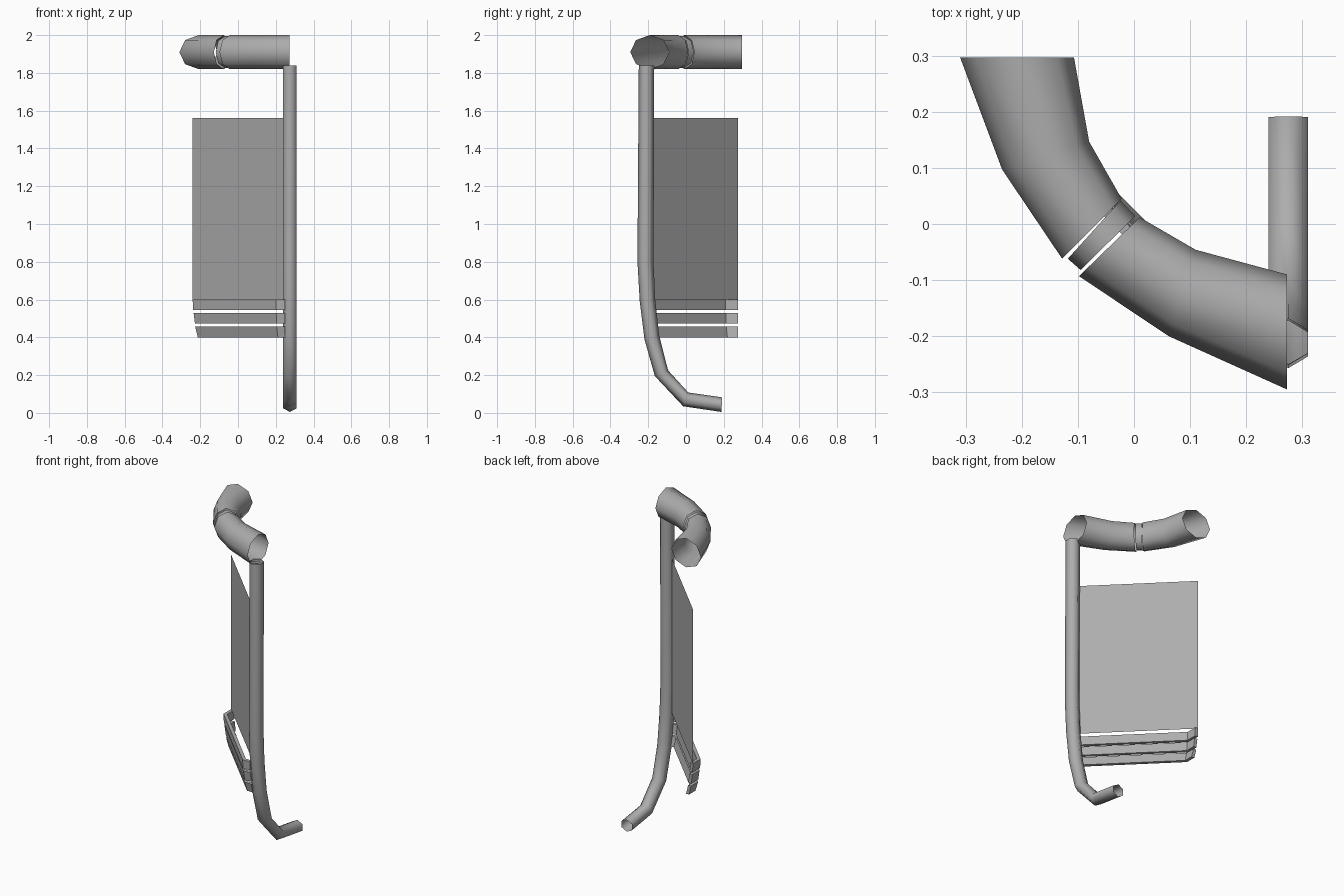
import bpy, bmesh, math
from mathutils import Vector

cube = bpy.data.objects.get("Cube")
if cube:
    bpy.data.objects.remove(cube, do_unlink=True)

grey = bpy.data.materials.new("plain_grey")
grey.use_nodes = True
grey.diffuse_color = (0.42, 0.42, 0.42, 1)
grey.node_tree.nodes["Principled BSDF"].inputs["Base Color"].default_value = grey.diffuse_color


def loft(name, rings, caps=False, smooth_angle=None):
    """Skin a list of closed rings into a tube."""
    bm = bmesh.new()
    rows = [[bm.verts.new(p) for p in ring] for ring in rings]
    for a, b in zip(rows, rows[1:]):
        for i in range(len(a)):
            j = (i + 1) % len(a)
            bm.faces.new((a[i], a[j], b[j], b[i]))
    if caps:
        bm.faces.new(rows[0])
        bm.faces.new(rows[-1])
    bmesh.ops.recalc_face_normals(bm, faces=bm.faces)
    mesh = bpy.data.meshes.new(name)
    bm.to_mesh(mesh)
    bm.free()
    mesh.materials.append(grey)
    obj = bpy.data.objects.new(name, mesh)
    bpy.context.collection.objects.link(obj)
    if smooth_angle:
        bpy.ops.object.select_all(action='DESELECT')
        obj.select_set(True)
        bpy.context.view_layer.objects.active = obj
        bpy.ops.object.shade_smooth_by_angle(angle=math.radians(smooth_angle))
    return obj


def ring(a, b, side, sides):
    """Elliptic ring between opposite points a and b, with half axis side."""
    a, b, side = Vector(a), Vector(b), Vector(side)
    mid, half = (a + b) / 2, (a - b) / 2
    turns = [2 * math.pi * k / sides for k in range(sides)]
    return [mid + half * math.cos(t) + side * math.sin(t) for t in turns]


# Upright post: hexagonal open tube, pairs of front and rear edge points (y, z)
POST_X = 0.275
post = [((-0.25, 1.84), (-0.168, 1.84)), ((-0.257, 0.8), (-0.172, 0.8)),
        ((-0.245, 0.59), (-0.163, 0.6)), ((-0.22, 0.39), (-0.142, 0.41)),
        ((-0.165, 0.195), (-0.095, 0.225)), ((-0.015, 0.035), (0.012, 0.108)),
        ((0.187, 0.005), (0.192, 0.082))]
loft("post", [ring((POST_X, *a), (POST_X, *b), (0.041, 0, 0), 6) for a, b in post],
     smooth_angle=75)

# Top rail: two curved octagonal tubes and a narrow joint, as outer and inner points (x, y)
RAIL_Z = 1.91


def rail(name, pairs, radius):
    loft(name, [ring((*a, RAIL_Z), (*b, RAIL_Z), (0, 0, radius), 8) for a, b in pairs],
         smooth_angle=60)


rail("rail_rear", [((-0.31, 0.297), (-0.107, 0.297)), ((-0.235, 0.097), (-0.08, 0.147)),
                   ((-0.128, -0.062), (-0.022, 0.045))], 0.09)
rail("rail_joint", [((-0.118, -0.062), (-0.024, 0.042)), ((-0.095, -0.082), (0.002, 0.014))], 0.084)
rail("rail_front", [((-0.098, -0.093), (0.01, 0.012)), ((0.062, -0.2), (0.11, -0.046)),
                    ((0.273, -0.295), (0.273, -0.09))], 0.09)

# Flat panel: a single upright sheet across the corner
bm = bmesh.new()
bm.faces.new([bm.verts.new(p) for p in ((-0.24, 0.275, 0.6), (0.26, -0.225, 0.6),
                                        (0.26, -0.225, 1.56), (-0.24, 0.275, 1.56))])
sheet = bpy.data.meshes.new("panel")
bm.to_mesh(sheet)
bm.free()
sheet.materials.append(grey)
bpy.context.collection.objects.link(bpy.data.objects.new("panel", sheet))


# Slats: three bars bending round the corner, curling inwards towards the bottom
def corner_path(inset):
    bend = 0.2 + 0.414 * inset
    near = -0.24 + inset
    return [(0.25, near), (bend, near), (near, bend), (near, 0.275)]


for label, low, high, inset_low, inset_high in (("upper", 0.545, 0.6, 0.002, 0),
                                                ("middle", 0.472, 0.53, 0.012, 0.005),
                                                ("lower", 0.4, 0.457, 0.027, 0.013)):
    corners = ((inset_low, low), (inset_high, high),
               (inset_high + 0.02, high), (inset_low + 0.02, low))
    edges = [[(x, y, z) for x, y in corner_path(d)] for d, z in corners]
    loft(label + "_slat", list(zip(*edges)), caps=True)
